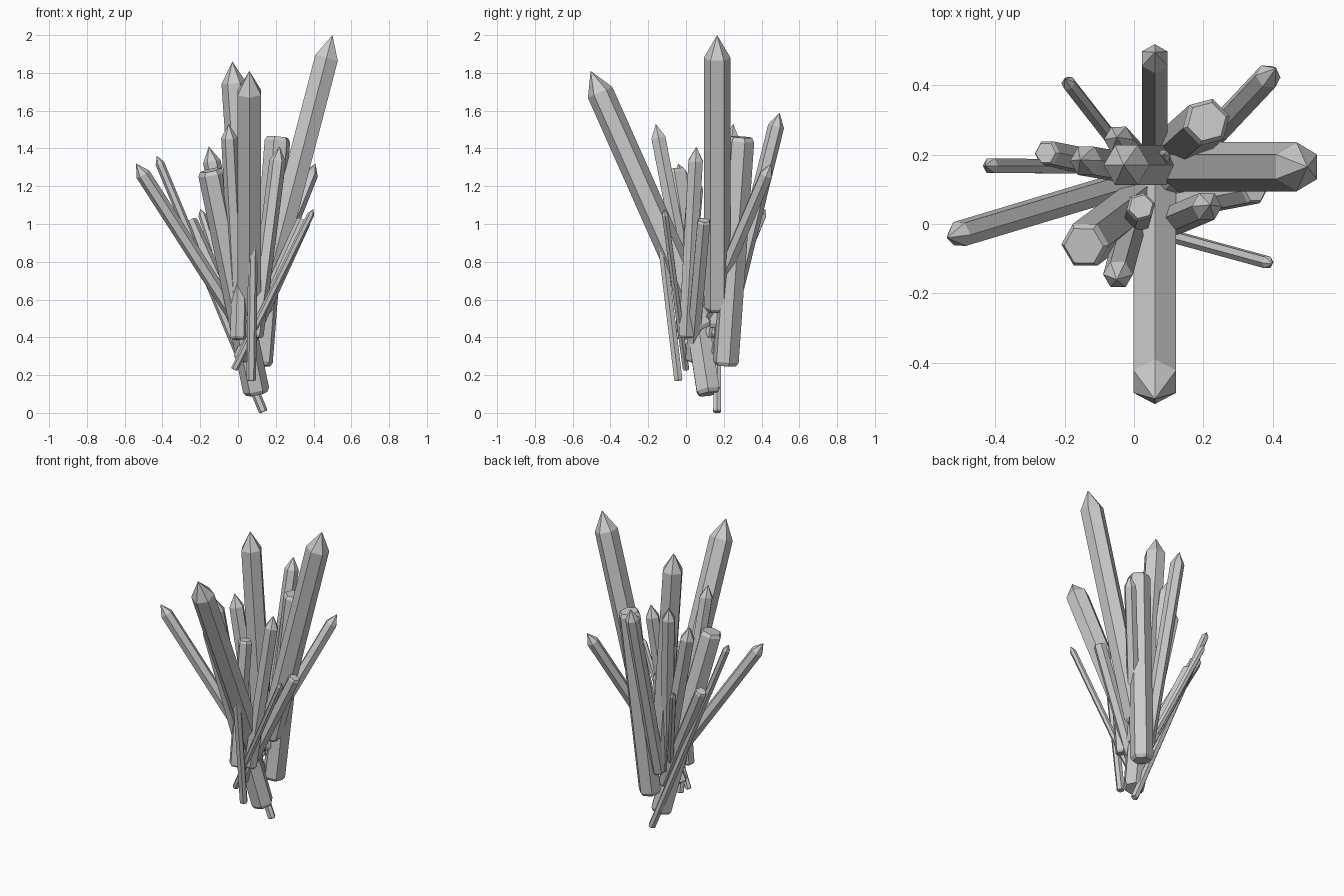
import bpy, bmesh, math
from mathutils import Vector

if "Cube" in bpy.data.objects:
    bpy.data.objects.remove(bpy.data.objects["Cube"])

def crystal(name, base, top, r, spin=0, blunt=False):
    """Hexagonal shard from base to top, with a pointed or bevelled end."""
    base, top = Vector(base), Vector(top)
    axis = top - base
    length = axis.length
    # (radius, height) rings along the shard
    rings = [(r * 0.8, 0), (r, r * 0.3)]
    if blunt:
        rings += [(r, length - r * 0.3), (r * 0.82, length)]
    else:
        rings += [(r, length - r * 1.75)]
    turn = Vector((0, 0, 1)).rotation_difference(axis)
    bm = bmesh.new()

    def put(x, y, z):
        return bm.verts.new(base + turn @ Vector((x, y, z)))

    loops = []
    for rad, h in rings:
        angles = [math.radians(spin + 60 * i) for i in range(6)]
        loops.append([put(rad * math.cos(a), rad * math.sin(a), h) for a in angles])
    bm.faces.new(loops[0][::-1])
    for a, b in zip(loops, loops[1:]):
        for i in range(6):
            j = (i + 1) % 6
            bm.faces.new((a[i], a[j], b[j], b[i]))
    if blunt:
        bm.faces.new(loops[-1])
    else:
        tip = put(0, 0, length)
        for i in range(6):
            bm.faces.new((loops[-1][i], loops[-1][(i + 1) % 6], tip))
    mesh = bpy.data.meshes.new(name)
    bm.to_mesh(mesh)
    bm.free()
    bpy.context.collection.objects.link(bpy.data.objects.new(name, mesh))

# tall main shards: base, tip, radius, spin
large = [
    ((.12, .165, .54), (.50, .165, 2.0), .071, 30),
    ((.06, .10, .45), (.06, -.505, 1.81), .071, 30),
    ((.07, .17, .45), (-.03, .17, 1.86), .066, 0),
]
# medium pointed shards
medium = [
    ((.01, .06, .39), (-.05, -.16, 1.53), .043, 0),
    ((.09, .00, .40), (.22, .055, 1.41), .044, 0),
    ((.06, .14, .39), (-.54, -.04, 1.32), .039, 0),
    ((.05, .15, .40), (-.155, .185, 1.41), .047, 0),
    ((.04, .15, .40), (-.05, .25, 1.53), .043, 0),
    ((.06, .20, .40), (.06, .495, 1.59), .043, 30),
    ((.08, .10, .50), (.41, .45, 1.32), .038, 0),
]
# slim pointed shards
slim = [
    ((.135, .165, .005), (-.43, .168, 1.36), .024, 0),
    ((-.02, .00, .23), (.40, -.115, 1.08), .019, 0),
    ((.07, -.04, .17), (.08, -.13, .92), .025, 0),
    ((.05, .10, .30), (-.20, .42, 1.08), .021, 0),
    ((.07, .12, .40), (.085, .20, 1.05), .021, 0),
]
# flat-ended shards
blunt = [
    ((.10, .12, .10), (-.145, -.063, 1.285), .070, 0),
    ((.115, .21, .25), (.21, .295, 1.46), .070, 15),
    ((.00, -.02, .39), (.02, .05, 1.20), .043, 15),
    ((.01, .03, .28), (.35, .095, 1.02), .039, 0),
    ((.07, .14, .30), (-.255, .205, 1.02), .039, 0),
]
for group, rows in (("large", large), ("medium", medium), ("slim", slim), ("blunt", blunt)):
    for n, (base, top, r, spin) in enumerate(rows, 1):
        crystal(f"{group}_crystal_{n}", base, top, r, spin, group == "blunt")
